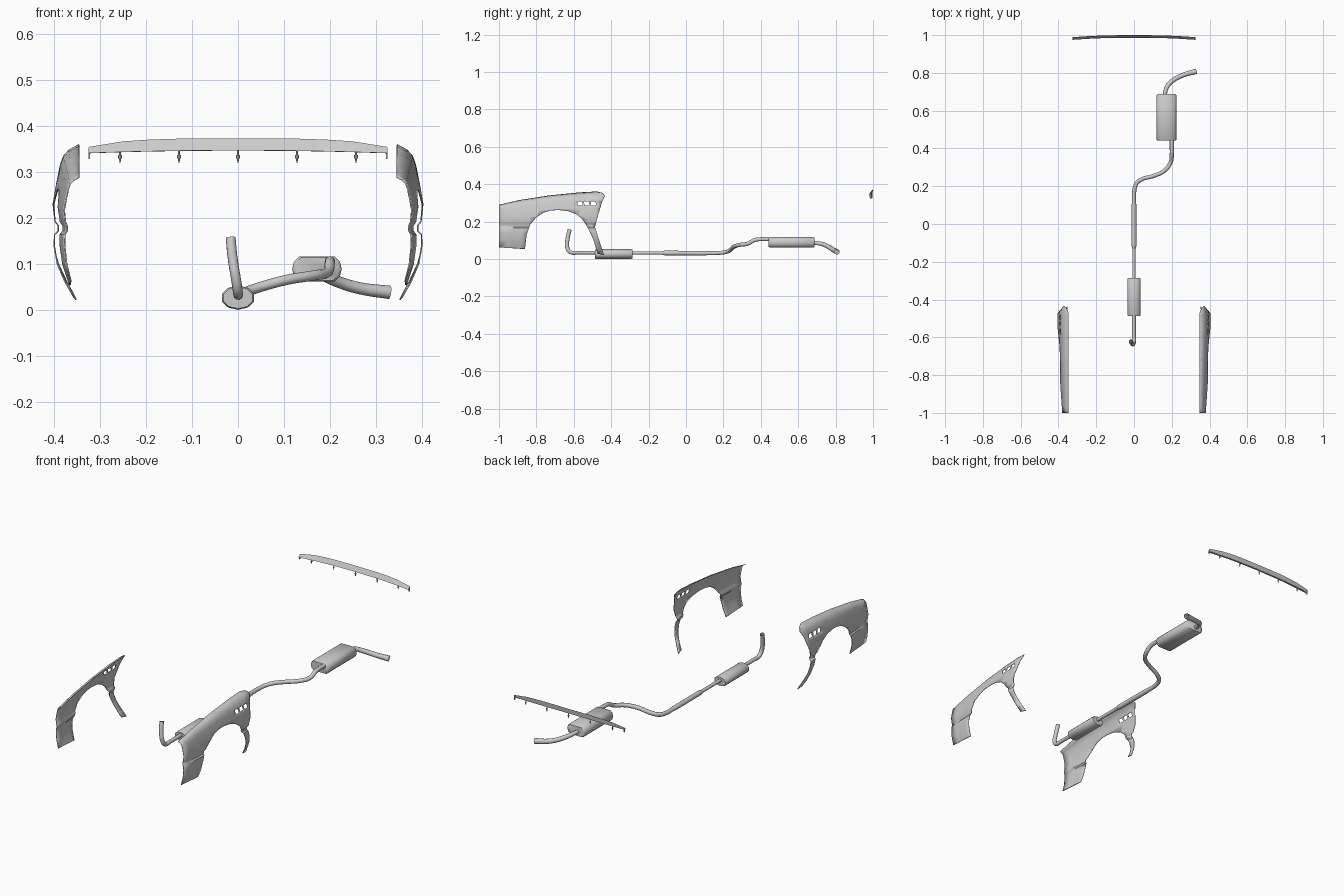
import bpy, bmesh, math

if "Cube" in bpy.data.objects:
    bpy.data.objects.remove(bpy.data.objects["Cube"])


def add_object(name, bm, angle=35):
    mesh = bpy.data.meshes.new(name)
    bm.to_mesh(mesh)
    bm.free()
    ob = bpy.data.objects.new(name, mesh)
    bpy.context.collection.objects.link(ob)
    for o in bpy.context.selected_objects:
        o.select_set(False)
    ob.select_set(True)
    bpy.context.view_layer.objects.active = ob
    if angle:
        bpy.ops.object.shade_smooth_by_angle(angle=math.radians(angle))
    return ob


def loft(name, rings, angle=35):
    bm = bmesh.new()
    vs = [[bm.verts.new(p) for p in r] for r in rings]
    n = len(vs[0])
    for a, b in zip(vs, vs[1:]):
        for i in range(n):
            j = (i + 1) % n
            bm.faces.new((a[i], a[j], b[j], b[i]))
    bm.faces.new(vs[0])
    bm.faces.new(vs[-1])
    bmesh.ops.recalc_face_normals(bm, faces=bm.faces)
    return add_object(name, bm, angle)


def lerp(table, t):
    if t <= table[0][0]:
        return table[0][1]
    for (a, va), (b, vb) in zip(table, table[1:]):
        if t <= b:
            return va + (vb - va) * (t - a) / (b - a)
    return table[-1][1]


# Front fenders: side outline, height line, cross-section and plan taper
TOP = [(-1, .29), (-.89, .315), (-.73, .34), (-.57, .356), (-.476, .361)]
REAR = [(-.444, .353), (-.433, .337), (-.449, .305), (-.46, .267), (-.476, .214),
        (-.487, .171), (-.47, .118), (-.449, .053), (-.438, .021)]
ARCH = [(-.473, .028), (-.482, .06), (-.497, .107), (-.524, .166), (-.556, .214),
        (-.588, .24), (-.63, .256), (-.68, .262), (-.72, .26), (-.76, .249),
        (-.797, .225), (-.834, .182), (-.852, .13), (-.861, .053), (-1, .062)]
SECTION = [(.02, .355), (.06, .378), (.10, .395), (.14, .402), (.165, .401),
           (.172, .393), (.183, .393), (.192, .400), (.23, .404), (.276, .396),
           (.315, .388), (.335, .381), (.348, .369), (.36, .347)]
TAPER = [(-1, .58), (-.85, .76), (-.7, .9), (-.55, 1), (-.47, 1), (-.43, .75)]


def to_flat(y, z):
    return z if z < .2 else .2 + (z - .2) / (lerp(TOP, y) - .2) * .16


def from_flat(y, s):
    return s if s < .2 else .2 + (s - .2) * (lerp(TOP, y) - .2) / .16


def fender(name, side):
    bm = bmesh.new()
    loops = [TOP + REAR + ARCH]
    for k in range(3):  # slanted vent openings
        y = -.578 + k * .036
        loops.append([(y, .286), (y + .026, .286), (y + .022, .308), (y - .004, .308)])
    for pts in loops:
        vs = [bm.verts.new((0, y, to_flat(y, z))) for y, z in pts]
        for i, v in enumerate(vs):
            bm.edges.new((v, vs[(i + 1) % len(vs)]))
    bmesh.ops.triangle_fill(bm, edges=bm.edges[:], use_beauty=True, normal=(1, 0, 0))
    cuts = [((0, 0, s), (0, 0, 1)) for s, _ in SECTION[1:-1]] + [((0, 0, .2), (0, 0, 1))]
    cuts += [((0, -.96 + i * .04, 0), (0, 1, 0)) for i in range(14)]
    for co, no in cuts:
        bmesh.ops.bisect_plane(bm, geom=bm.verts[:] + bm.edges[:] + bm.faces[:],
                               dist=1e-5, plane_co=co, plane_no=no)
    for v in bm.verts:
        _, y, s = v.co
        x = .347 + (lerp(SECTION, s) - .347) * lerp(TAPER, y)
        v.co = (side * x, y, from_flat(y, s))
    bmesh.ops.recalc_face_normals(bm, faces=bm.faces[:])
    bm.normal_update()
    if sum(f.normal.x * f.calc_area() for f in bm.faces) * side < 0:
        bmesh.ops.reverse_faces(bm, faces=bm.faces[:])
    ob = add_object(name, bm)
    sheet = ob.modifiers.new("sheet", 'SOLIDIFY')
    sheet.thickness = .003
    sheet.offset = -1


fender("fender_right", 1)
fender("fender_left", -1)


# Exhaust pipes: paths of (x, y, z, radius)
def pipe(name, pts):
    cu = bpy.data.curves.new(name, 'CURVE')
    cu.dimensions = '3D'
    cu.bevel_depth = 1
    cu.bevel_resolution = 3
    cu.resolution_u = 5
    sp = cu.splines.new('BEZIER')
    sp.bezier_points.add(len(pts) - 1)
    for bp, (x, y, z, r) in zip(sp.bezier_points, pts):
        bp.co = (x, y, z)
        bp.radius = r
        bp.handle_left_type = bp.handle_right_type = 'AUTO'
    ob = bpy.data.objects.new(name, cu)
    bpy.context.collection.objects.link(ob)
    for o in bpy.context.selected_objects:
        o.select_set(False)
    ob.select_set(True)
    bpy.context.view_layer.objects.active = ob
    bpy.ops.object.convert(target='MESH')


pipe("exhaust_front_pipe", [(-.016, -.622, .157, .011), (-.012, -.632, .115, .011),
                            (-.003, -.634, .058, .011), (0, -.617, .036, .011),
                            (0, -.575, .034, .010), (0, -.48, .034, .010)])
pipe("exhaust_mid_pipe", [(0, -.295, .032, .009), (0, -.13, .032, .009),
                          (0, -.115, .032, .013), (0, .09, .031, .013),
                          (0, .12, .031, .011), (.001, .17, .032, .011),
                          (.012, .212, .037, .011), (.04, .236, .047, .011),
                          (.105, .255, .065, .011), (.165, .285, .075, .011),
                          (.195, .33, .082, .011), (.2, .37, .102, .011),
                          (.2, .41, .106, .011), (.2, .45, .105, .011)])
pipe("exhaust_tail_pipe", [(.163, .675, .085, .011), (.167, .705, .084, .011),
                           (.18, .735, .078, .012), (.213, .765, .063, .0125),
                           (.265, .79, .047, .013), (.33, .808, .038, .0145)])


# Silencer bodies: oval tubes with slightly rolled end rims
def silencer(name, profile, cx, cz, y0, y1):
    stations = [(y0, .9), (y0 + .006, 1), (y1 - .006, 1), (y1, .9)]
    loft(name, [[(cx + x * k, y, cz + z * k) for x, z in profile] for y, k in stations], 50)


oval = [(.037 * math.cos(a), .0265 * math.sin(a))
        for a in (i * math.tau / 10 + math.pi / 2 for i in range(10))]
silencer("front_silencer", oval, 0, .0265, -.487, -.287)
quarter = [(.054, 0), (.05, .016), (.038, .0275)]
half = quarter + [(-x, z) for x, z in quarter[::-1]]
box = half + [(x, -z) for x, z in half[-2:0:-1]]
silencer("rear_silencer", box, .172, .089, .442, .687)

# Rear spoiler blade: triangular section swept across the car
STATIONS = [(0, .373, 1.0), (.127, .373, .999), (.19, .371, .997),
            (.25, .367, .994), (.325, .355, .989)]
rings = []
for x, top, back in [(-x, t, b) for x, t, b in STATIONS[:0:-1]] + STATIONS:
    drop = .006 * (x / .325) ** 2
    rings.append([(x, back, top), (x, back - .014, .3475 - drop), (x, back - .003, .347 - drop)])
loft("rear_spoiler", rings, 25)

# Spoiler mounting pins and end feet
for i in range(5):
    x = -.257 + i * .1285
    y = .994 - .005 * (x / .25) ** 2
    shape = [(.349, .002), (.338, .002), (.337, .004), (.331, .004), (.327, .002), (.32, .001)]
    loft("spoiler_pin", [[(x + r * math.cos(k * math.tau / 8), y + r * math.sin(k * math.tau / 8), z)
                          for k in range(8)] for z, r in shape])
for side in (-1, 1):
    loft("spoiler_foot", [[(side * x, .979, .343), (side * x, .989, .354),
                           (side * x, .989, .329), (side * x, .982, .329)]
                          for x in (.322, .326)], 0)
